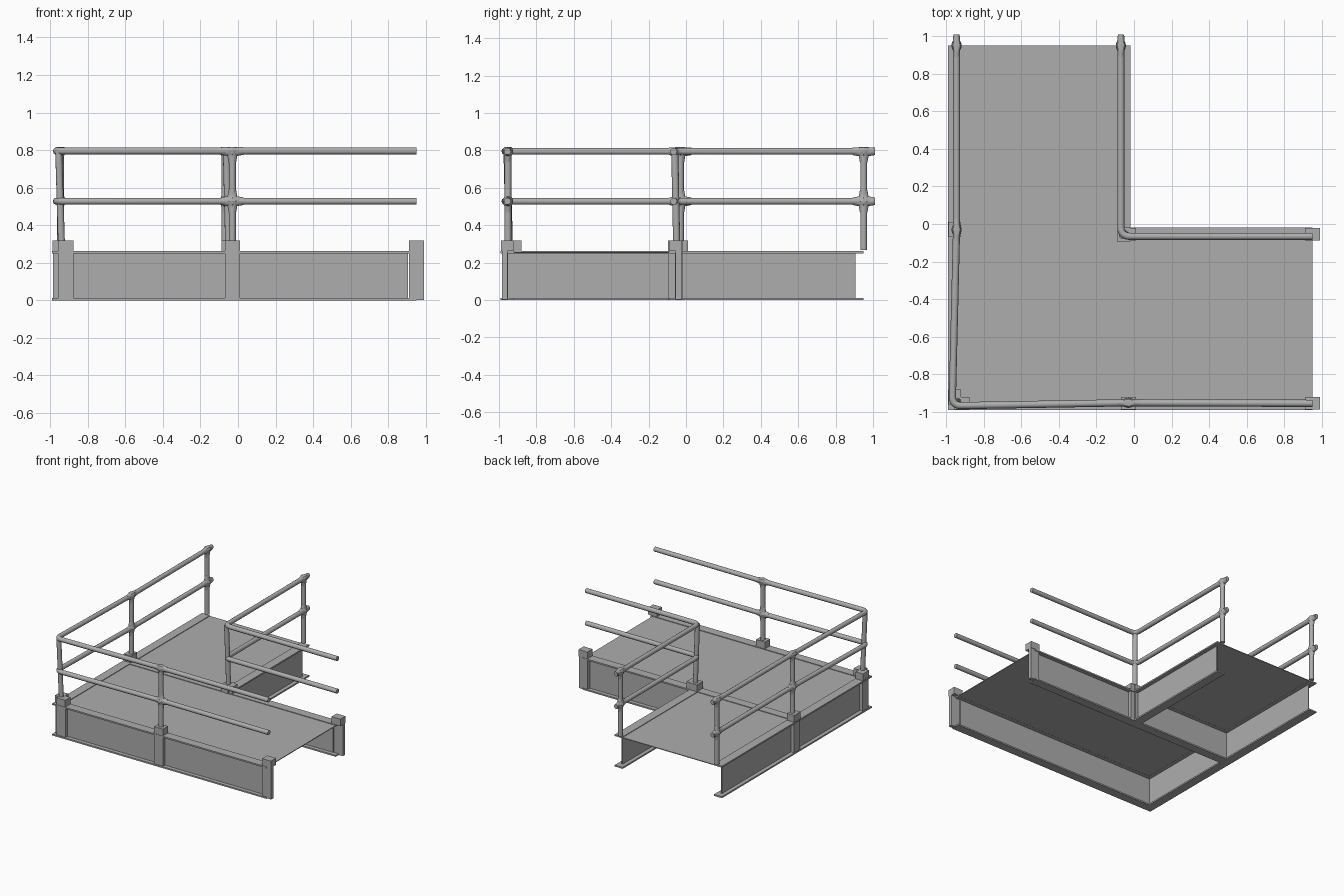
import bpy
import bmesh
import math
from mathutils import Vector, Matrix

if "Cube" in bpy.data.objects:
    bpy.data.objects.remove(bpy.data.objects["Cube"], do_unlink=True)

steel = bpy.data.materials.new("plain_grey_steel")
steel.use_nodes = True
GREY = (0.42, 0.42, 0.42, 1)
steel.diffuse_color = GREY
steel.node_tree.nodes["Principled BSDF"].inputs["Base Color"].default_value = GREY

TOP_RAIL, MID_RAIL, TUBE = 0.795, 0.528, 0.019
FLANGE_TOP, FLANGE = 0.262, 0.012
HALF = 0.036            # half the flange width
END, WEB_END = 0.95, 0.905
OUT, INN = -0.955, -0.055   # centre lines of the outer and inner beams


def finish(name, bm, smooth=False):
    bmesh.ops.recalc_face_normals(bm, faces=bm.faces)
    mesh = bpy.data.meshes.new(name)
    bm.to_mesh(mesh)
    bm.free()
    mesh.materials.clear()
    mesh.materials.append(steel)
    obj = bpy.data.objects.new(name, mesh)
    bpy.context.collection.objects.link(obj)
    if smooth:
        bpy.ops.object.select_all(action="DESELECT")
        obj.select_set(True)
        bpy.context.view_layer.objects.active = obj
        bpy.ops.object.shade_smooth_by_angle(angle=math.radians(40))


def add_box(bm, x, y, z):
    size = (x[1] - x[0], y[1] - y[0], z[1] - z[0], 1)
    mid = Vector((sum(x), sum(y), sum(z))) / 2
    bmesh.ops.create_cube(bm, size=1, matrix=Matrix.Translation(mid) @ Matrix.Diagonal(size))


def boxes(name, parts):
    bm = bmesh.new()
    for part in parts:
        add_box(bm, *part)
    finish(name, bm)


def beam(name, axis, line, start, web_start):
    """I-section beam along x or y, centred on the given line."""
    wide, thin = (line - HALF, line + HALF), (line - 0.004, line + 0.004)
    parts = []
    for span, width, z in (((start, END), wide, (0, FLANGE)),
                           ((start, END), wide, (FLANGE_TOP - FLANGE, FLANGE_TOP)),
                           ((web_start, WEB_END), thin, (FLANGE, FLANGE_TOP - FLANGE))):
        parts.append((span, width, z) if axis == "x" else (width, span, z))
    boxes(name, parts)


# Deck beams
beam("front_beam", "x", OUT, OUT - HALF, OUT)
beam("side_beam", "y", OUT, OUT + HALF, OUT)
beam("cross_beam", "x", INN, OUT + HALF, OUT)
beam("inner_beam", "y", INN, INN + HALF, INN)

# L-shaped deck sheet
bm = bmesh.new()
corners = [(OUT, OUT), (END, OUT), (END, INN), (INN, INN), (INN, END), (OUT, END)]
face = bm.faces.new([bm.verts.new((x, y, 0.251)) for x, y in corners])
grown = bmesh.ops.extrude_face_region(bm, geom=[face])["geom"]
bmesh.ops.translate(bm, vec=(0, 0, 0.006), verts=[v for v in grown if isinstance(v, bmesh.types.BMVert)])
finish("deck", bm)


# Post sockets: a block on the flange and a bracket against the web
def socket(name, axis, along, line, side):
    span = (along - 0.04, along + 0.04)
    block = (line - 0.033, line + 0.033)
    plate = tuple(sorted((line, line + side * 0.03)))
    parts = [(span, block, (FLANGE_TOP, 0.318)), (span, plate, (0.002, FLANGE_TOP))]
    if axis == "y":
        parts = [(b, a, z) for a, b, z in parts]
    boxes(name, parts)


socket("front_corner_socket", "x", -0.915, OUT, -1)
socket("side_corner_socket", "y", -0.92, OUT, -1)
socket("front_middle_socket", "x", -0.03, OUT, -1)
socket("front_end_socket", "x", 0.95, OUT, -1)
socket("side_middle_socket", "y", -0.03, OUT, -1)
socket("inner_end_socket", "x", 0.95, INN, 1)
socket("inner_corner_socket_x", "x", -0.03, INN, 1)
socket("inner_corner_socket_y", "y", -0.055, INN, 1)


# Tubes
def tube(name, points):
    curve = bpy.data.curves.new(name + "_path", "CURVE")
    curve.dimensions = "3D"
    curve.bevel_depth = TUBE
    curve.bevel_resolution = 3
    curve.use_fill_caps = True
    spline = curve.splines.new("POLY")
    spline.points.add(len(points) - 1)
    for p, co in zip(spline.points, points):
        p.co = (*co, 1)
    path = bpy.data.objects.new(name + "_path", curve)
    bpy.context.collection.objects.link(path)
    bpy.context.view_layer.update()
    mesh = bpy.data.meshes.new_from_object(path.evaluated_get(bpy.context.evaluated_depsgraph_get()))
    bm = bmesh.new()
    bm.from_mesh(mesh)
    bmesh.ops.remove_doubles(bm, verts=bm.verts, dist=0.0001)
    bpy.data.objects.remove(path, do_unlink=True)
    bpy.data.meshes.remove(mesh)
    finish(name, bm, smooth=True)


def rail(name, before, corner, after, z):
    """Tube along two straight runs with a rounded elbow between them."""
    c = Vector(corner)
    a = c + (Vector(before[-1]) - c).normalized() * 0.05
    b = c + (Vector(after[0]) - c).normalized() * 0.05
    bend = [a * (1 - t) ** 2 + c * 2 * t * (1 - t) + b * t * t for t in [i / 6 for i in range(7)]]
    tube(name, [(p[0], p[1], z) for p in [*before, *bend, *after]])


for level, z in (("top", TOP_RAIL), ("middle", MID_RAIL)):
    rail("outer_" + level + "_rail", [(0.95, -0.955), (-0.03, -0.952)], (-0.968, -0.968),
         [(-0.945, -0.03), (-0.945, 1)], z)
    rail("inner_" + level + "_rail", [(0.95, -0.066)], (-0.07, -0.066), [(-0.07, 1)], z)


# Flared pipe fittings, flattened across the railing plane
def fitting(name, x, y, z, axis, arms):
    bm = bmesh.new()
    for angle in arms:
        turn = Matrix.Rotation(math.radians(angle), 4, "Y")
        for r1, r2, low, high in ((0.036, 0.026, 0, 0.025), (0.026, TUBE + 0.001, 0.025, 0.06)):
            bmesh.ops.create_cone(bm, cap_ends=True, segments=16, radius1=r1, radius2=r2, depth=high - low,
                                  matrix=turn @ Matrix.Translation((0, 0, (low + high) / 2)))
    for v in bm.verts:
        v.co.y *= 0.75
        if len(arms) == 3:
            v.co.z = min(v.co.z, TUBE + 0.003)
    spin = Matrix.Rotation(math.pi / 2 if axis == "y" else 0, 4, "Z")
    bmesh.ops.transform(bm, matrix=Matrix.Translation((x, y, z)) @ spin, verts=bm.verts)
    finish(name, bm, smooth=True)


# Posts: name, foot, head, foot height, rail direction at the fittings
posts = [
    ("front_middle_post", (-0.03, -0.952), (-0.03, -0.952), 0.3, "x"),
    ("side_middle_post", (-0.945, -0.03), (-0.945, -0.03), 0.3, "y"),
    ("side_end_post", (-0.945, 0.95), (-0.945, 0.95), 0.268, "y"),
    ("inner_end_post", (-0.07, 0.95), (-0.07, 0.95), 0.268, "y"),
    ("front_corner_post", (-0.94, -0.945), (-0.955, -0.957), 0.3, None),
    ("inner_corner_post", (-0.05, -0.05), (-0.062, -0.06), 0.3, None),
]
for name, foot, head, low, axis in posts:
    tube(name, [(*foot, low), (*head, TOP_RAIL)])
    if axis:
        fitting(name + "_top_fitting", *head, TOP_RAIL, axis, (90, 180, 270))
        fitting(name + "_middle_fitting", *head, MID_RAIL, axis, (0, 90, 180, 270))
